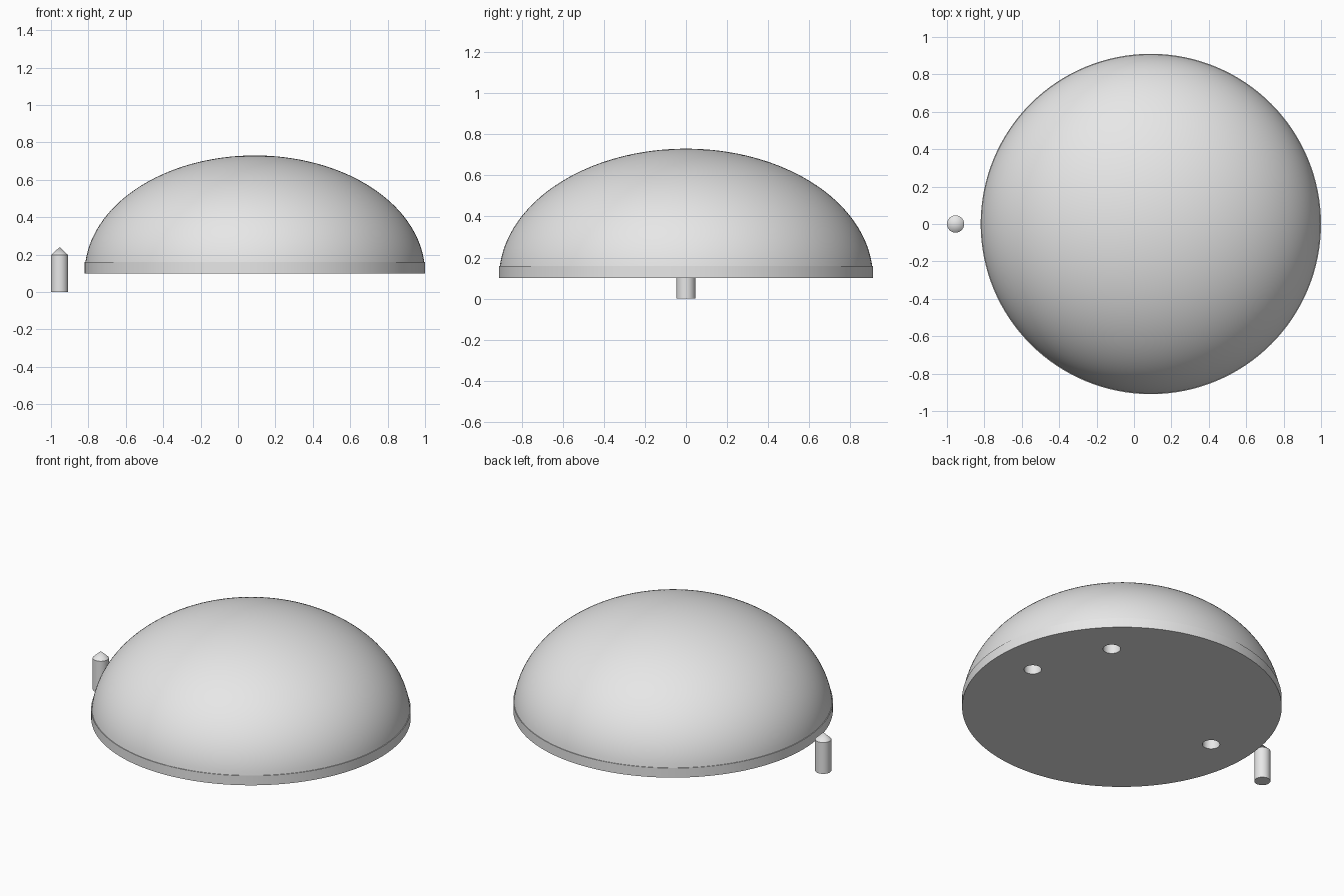
import bpy, bmesh, math

if "Cube" in bpy.data.objects:
    bpy.data.objects.remove(bpy.data.objects["Cube"])

SEG = 128
CX, RAD = 0.09, 0.91            # dome centre and radius
BASE, RIM, TOP = 0.10, 0.16, 0.73

grey = bpy.data.materials.new("light_grey")
grey.diffuse_color = (0.8, 0.8, 0.8, 1)
grey.use_nodes = True
grey.node_tree.nodes["Principled BSDF"].inputs["Base Color"].default_value = grey.diffuse_color


def lathe(name, profile, seg, loc):
    """Closed solid turned round z; the profile runs from the bottom ring to a tip."""
    bm = bmesh.new()
    rings = [[bm.verts.new((r * math.cos(2 * math.pi * i / seg),
                            r * math.sin(2 * math.pi * i / seg), z))
              for i in range(seg)] for r, z in profile[:-1]]
    tip = bm.verts.new((0, 0, profile[-1][1]))
    bm.faces.new(rings[0][::-1])
    for a, b in zip(rings, rings[1:]):
        for i in range(seg):
            j = (i + 1) % seg
            bm.faces.new((a[i], a[j], b[j], b[i]))
    for i in range(seg):
        bm.faces.new((rings[-1][i], rings[-1][(i + 1) % seg], tip))
    mesh = bpy.data.meshes.new(name)
    bm.to_mesh(mesh)
    bm.free()
    mesh.materials.append(grey)
    obj = bpy.data.objects.new(name, mesh)
    obj.location = loc
    bpy.context.collection.objects.link(obj)
    return obj


def activate(obj):
    bpy.ops.object.select_all(action='DESELECT')
    obj.select_set(True)
    bpy.context.view_layer.objects.active = obj


# Dome: straight rim band, a tiny ledge, then half an ellipsoid
height = TOP - BASE
start = math.asin((RIM - BASE) / height)
steps = 40
profile = [(RAD, BASE), (RAD, RIM)]
for k in range(steps + 1):
    t = start + (math.pi / 2 - start) * k / steps
    profile.append((RAD * math.cos(t), BASE + height * math.sin(t)))
dome = lathe("dome", profile, SEG, (CX, 0, 0))

# Pointed peg sockets in the underside
for n, deg in enumerate((0, 45, 180)):
    a = math.radians(deg)
    pos = (CX + 0.663 * math.cos(a), 0.663 * math.sin(a), BASE)
    cutter = lathe(f"socket_cutter_{n}",
                   [(0.05, -0.05), (0.05, 0.1), (0.05, 0.2), (0, 0.245)], 48, pos)
    cutter.hide_render = True
    mod = dome.modifiers.new("socket", 'BOOLEAN')
    mod.operation, mod.solver, mod.object = 'DIFFERENCE', 'EXACT', cutter
    activate(dome)
    bpy.ops.object.modifier_apply(modifier=mod.name)
    bpy.data.objects.remove(cutter)

# Loose pointed peg beside the dome
peg = lathe("peg", [(0.046, 0), (0.046, 0.197), (0, 0.24)], 48, (-0.954, 0, 0))

for obj in (dome, peg):
    activate(obj)
    bpy.ops.object.shade_smooth_by_angle(angle=math.radians(30))
